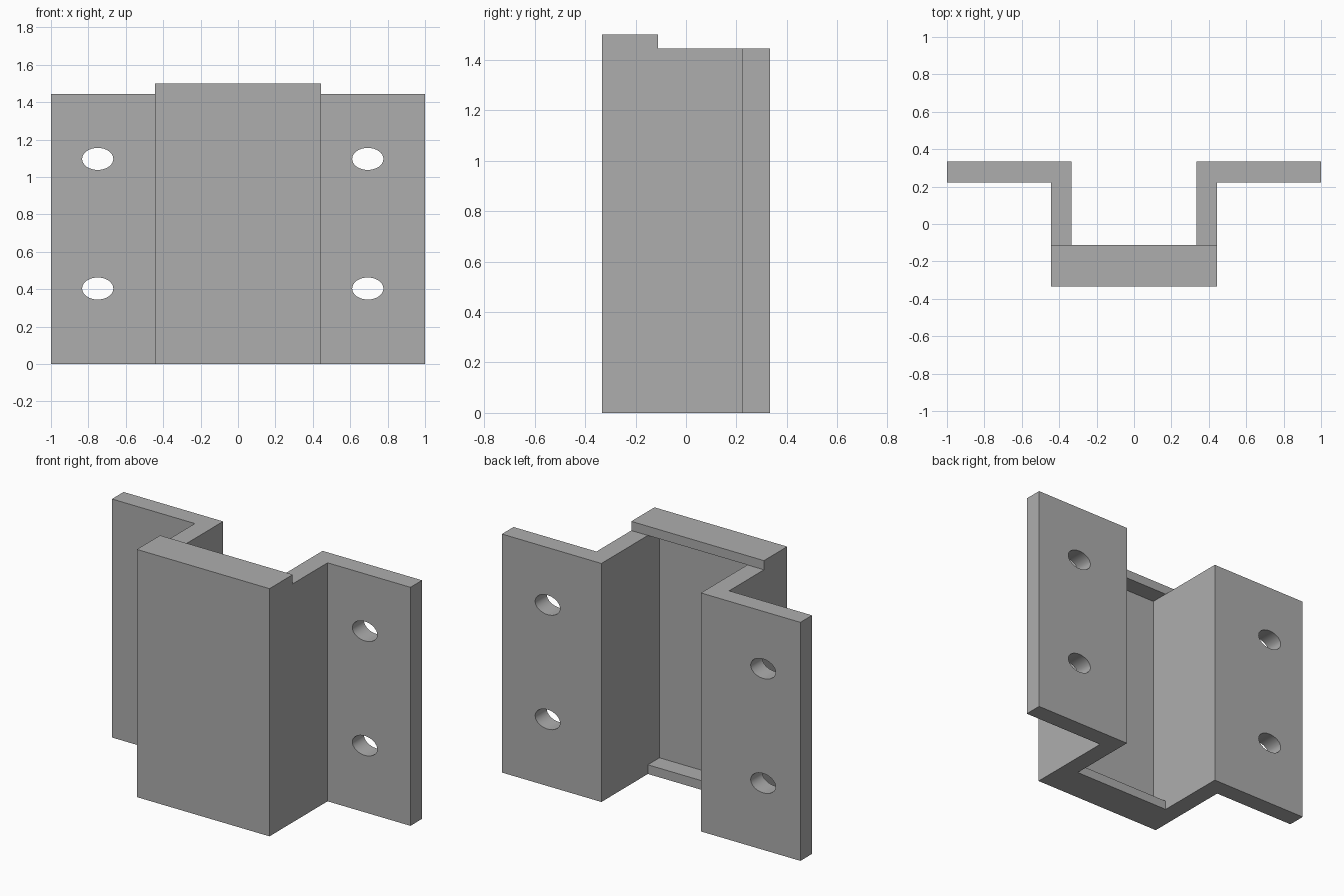
import bpy, bmesh, math

if "Cube" in bpy.data.objects:
    bpy.data.objects.remove(bpy.data.objects["Cube"])

T = 1 / 9            # sheet thickness
HEIGHT = 13 * T      # bracket height
LIP = T / 2          # lip height

grey = bpy.data.materials.new("plain grey")
grey.use_nodes = True
colour = (0.42, 0.42, 0.42, 1)
grey.diffuse_color = colour
grey.node_tree.nodes["Principled BSDF"].inputs["Base Color"].default_value = colour


def prism(name, outline, z0, z1):
    """Extrude an xy outline from z0 to z1."""
    bm = bmesh.new()
    face = bm.faces.new([bm.verts.new((x, y, z0)) for x, y in outline])
    up = bmesh.ops.extrude_face_region(bm, geom=[face])["geom"]
    verts = [v for v in up if isinstance(v, bmesh.types.BMVert)]
    bmesh.ops.translate(bm, verts=verts, vec=(0, 0, z1 - z0))
    bmesh.ops.recalc_face_normals(bm, faces=bm.faces)
    mesh = bpy.data.meshes.new(name)
    bm.to_mesh(mesh)
    bm.free()
    mesh.materials.append(grey)
    obj = bpy.data.objects.new(name, mesh)
    bpy.context.collection.objects.link(obj)
    return obj


def slab(name, half_width, y0, y1, z0, z1):
    w = half_width
    return prism(name, [(-w, y0), (w, y0), (w, y1), (-w, y1)], z0, z1)


def combine(target, tool, operation):
    """Apply a boolean and discard the tool."""
    mod = target.modifiers.new(operation.lower(), "BOOLEAN")
    mod.operation, mod.solver, mod.object = operation, "EXACT", tool
    bpy.ops.object.select_all(action="DESELECT")
    bpy.context.view_layer.objects.active = target
    target.select_set(True)
    bpy.ops.object.modifier_apply(modifier=mod.name)
    bpy.data.objects.remove(tool)


# Hat-section bracket: mirrored half profile, inner side then outer side
half = [(3 * T, -2 * T), (3 * T, 3 * T), (1, 3 * T),
        (1, 2 * T), (4 * T, 2 * T), (4 * T, -3 * T)]
outline = half + [(-x, y) for x, y in reversed(half)]
bracket = prism("bracket", outline, 0, HEIGHT)

# Lips closing the channel at the bottom and capping the front at the top
combine(bracket, slab("bottom_lip", 3 * T, -2 * T, -T, 0, LIP), "UNION")
combine(bracket, slab("top_lip", 4 * T, -3 * T, -T, HEIGHT, HEIGHT + LIP), "UNION")

# Oval screw holes through the flanges
for x in (-0.75, 0.694):
    for z in (0.404, 1.097):
        bpy.ops.mesh.primitive_cylinder_add(
            vertices=32, radius=1, depth=4 * T,
            location=(x, 2.5 * T, z), rotation=(math.pi / 2, 0, 0))
        cutter = bpy.context.object
        cutter.name = "hole_cutter"
        cutter.hide_render = True
        cutter.scale = (0.0835, 0.059, 1)
        cutter.data.materials.append(grey)
        combine(bracket, cutter, "DIFFERENCE")

# Smooth hole walls, sharp plate edges
bpy.ops.object.select_all(action="DESELECT")
bracket.select_set(True)
bpy.context.view_layer.objects.active = bracket
bpy.ops.object.shade_smooth_by_angle(angle=math.radians(30))
